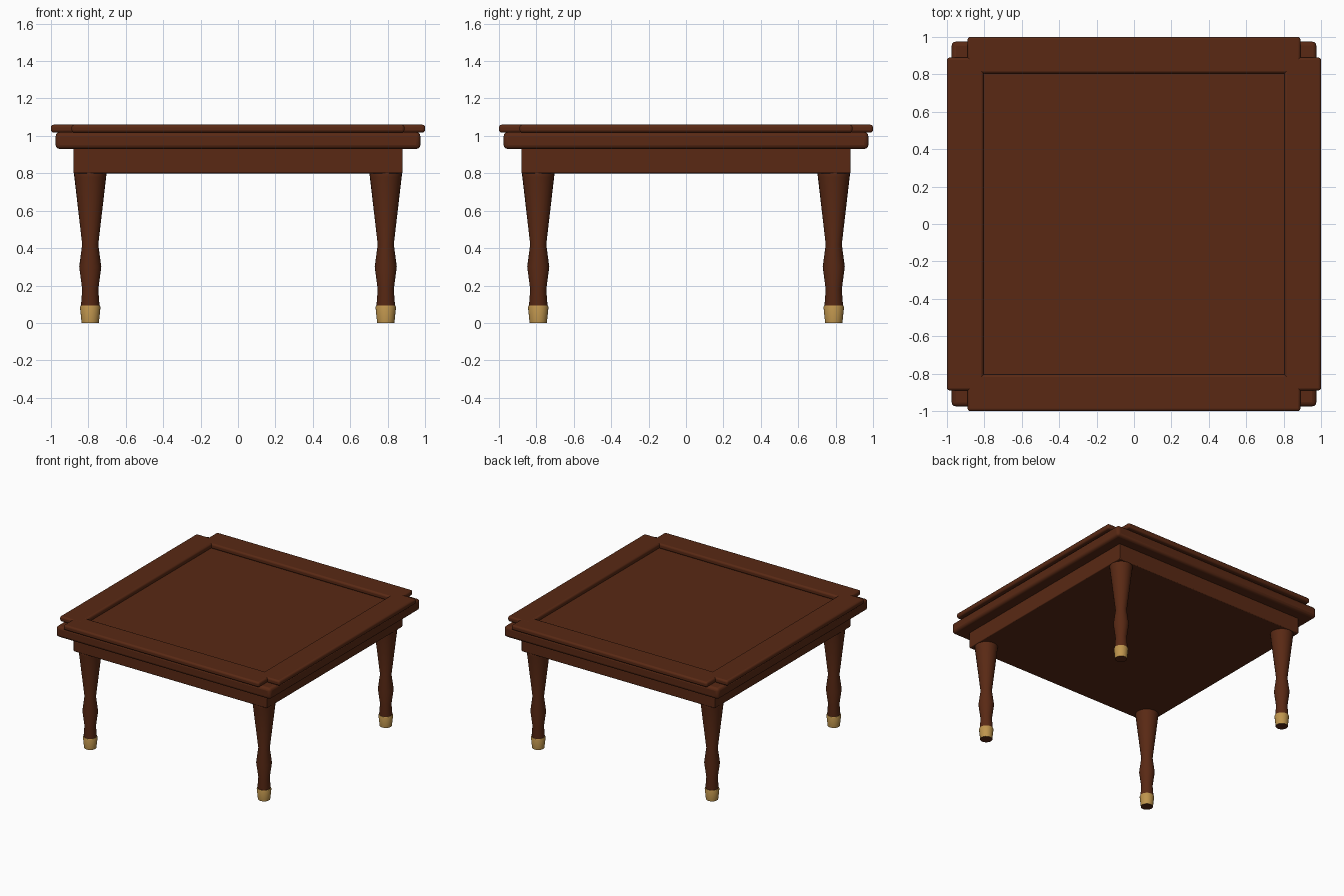
import bpy, bmesh, math

if "Cube" in bpy.data.objects:
    bpy.data.objects.remove(bpy.data.objects["Cube"])


def material(name, rgb):
    m = bpy.data.materials.new(name)
    m.diffuse_color = (*rgb, 1)
    m.use_nodes = True
    m.node_tree.nodes["Principled BSDF"].inputs["Base Color"].default_value = m.diffuse_color
    return m


wood = material("dark_red_wood", (0.10, 0.022, 0.007))
brass = material("brass", (0.52, 0.30, 0.075))


def finish(ob):
    bpy.ops.object.select_all(action='DESELECT')
    ob.select_set(True)
    bpy.context.view_layer.objects.active = ob
    bpy.ops.object.shade_smooth_by_angle(angle=math.radians(40))


def box(name, x, y, z, bevel):
    """Rounded box from (min, max) ranges."""
    bpy.ops.mesh.primitive_cube_add(size=1, location=[sum(r) / 2 for r in (x, y, z)])
    ob = bpy.context.object
    ob.name = name
    ob.scale = [r[1] - r[0] for r in (x, y, z)]
    bpy.ops.object.transform_apply(location=False, rotation=False, scale=True)
    ob.data.materials.append(wood)
    mod = ob.modifiers.new("rounded_edges", 'BEVEL')
    mod.width, mod.segments = bevel, 3
    finish(ob)
    return ob


def turned(name, profile, x, y, mats, sides=24):
    """Closed solid turned from (radius, height) points, bottom to top."""
    bm = bmesh.new()
    rings = []
    for r, z in profile:
        rings.append([bm.verts.new((r * math.cos(a), r * math.sin(a), z))
                      for a in (2 * math.pi * i / sides for i in range(sides))])
    for lo, hi in zip(rings, rings[1:]):
        for i in range(sides):
            j = (i + 1) % sides
            bm.faces.new((lo[i], lo[j], hi[j], hi[i]))
    base = bm.faces.new(rings[0][::-1])
    base.material_index = len(mats) - 1
    bm.faces.new(rings[-1])
    me = bpy.data.meshes.new(name)
    bm.to_mesh(me)
    bm.free()
    ob = bpy.data.objects.new(name, me)
    ob.location = (x, y, 0)
    bpy.context.collection.objects.link(ob)
    for m in mats:
        me.materials.append(m)
    finish(ob)


# Apron and table top
box("apron", (-.88, .88), (-.88, .88), (.80, .94), .006)
box("table_top", (-.975, .975), (-.975, .975), (.93, 1.02), .022)

# Raised rim strips on the four edges
for side, s in (("right", 1), ("left", -1)):
    box(side + "_rim", sorted((s * .805, s)), (-.89, .89), (1.018, 1.06), .014)
for side, s in (("back", 1), ("front", -1)):
    box(side + "_rim", (-.89, .89), sorted((s * .805, s)), (1.018, 1.0598), .014)

# Turned legs with brass foot caps (wood shows at the base)
LEG = [(.046, .08), (.049, .10), (.043, .18), (.059, .30), (.043, .42),
       (.085, .78), (.088, .805), (.084, .815)]
CAP = [(.046, 0), (.055, .085), (.052, .092)]
for fb, sy in (("front", -1), ("back", 1)):
    for lr, sx in (("left", -1), ("right", 1)):
        turned(f"{fb}_{lr}_leg", LEG, sx * .79, sy * .79, [wood])
        turned(f"{fb}_{lr}_foot_cap", CAP, sx * .79, sy * .79, [brass, wood])
